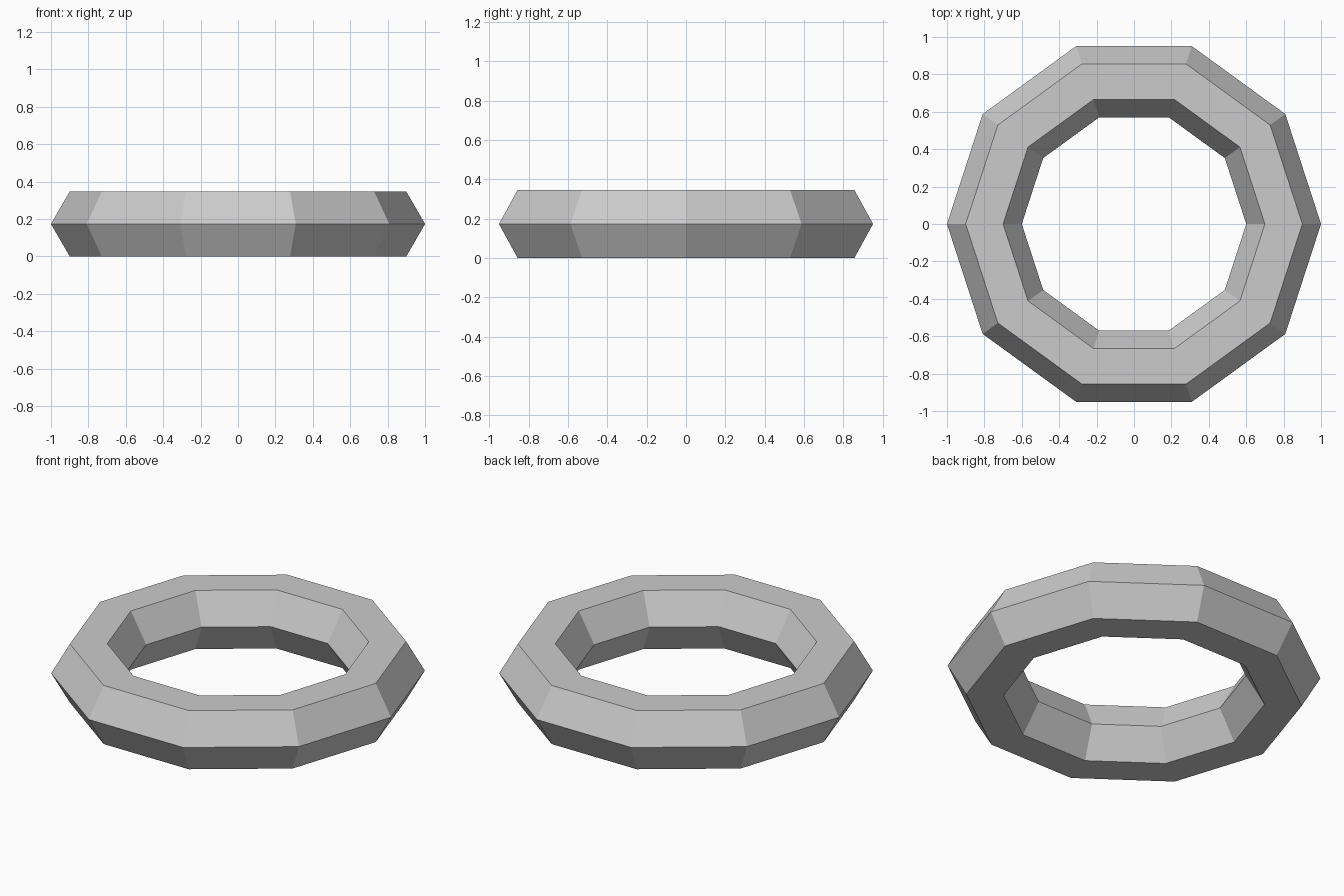
import bpy
import math

if "Cube" in bpy.data.objects:
    bpy.data.objects.remove(bpy.data.objects["Cube"])

# Low-poly ring: ten segments around, hexagonal cross-section, standing on z = 0
TUBE = 0.2
bpy.ops.mesh.primitive_torus_add(
    major_segments=10, minor_segments=6,
    major_radius=0.8, minor_radius=TUBE,
    location=(0, 0, TUBE * math.sin(math.pi / 3)))
ring = bpy.context.object
ring.name = "ring"
bpy.ops.object.shade_flat()
